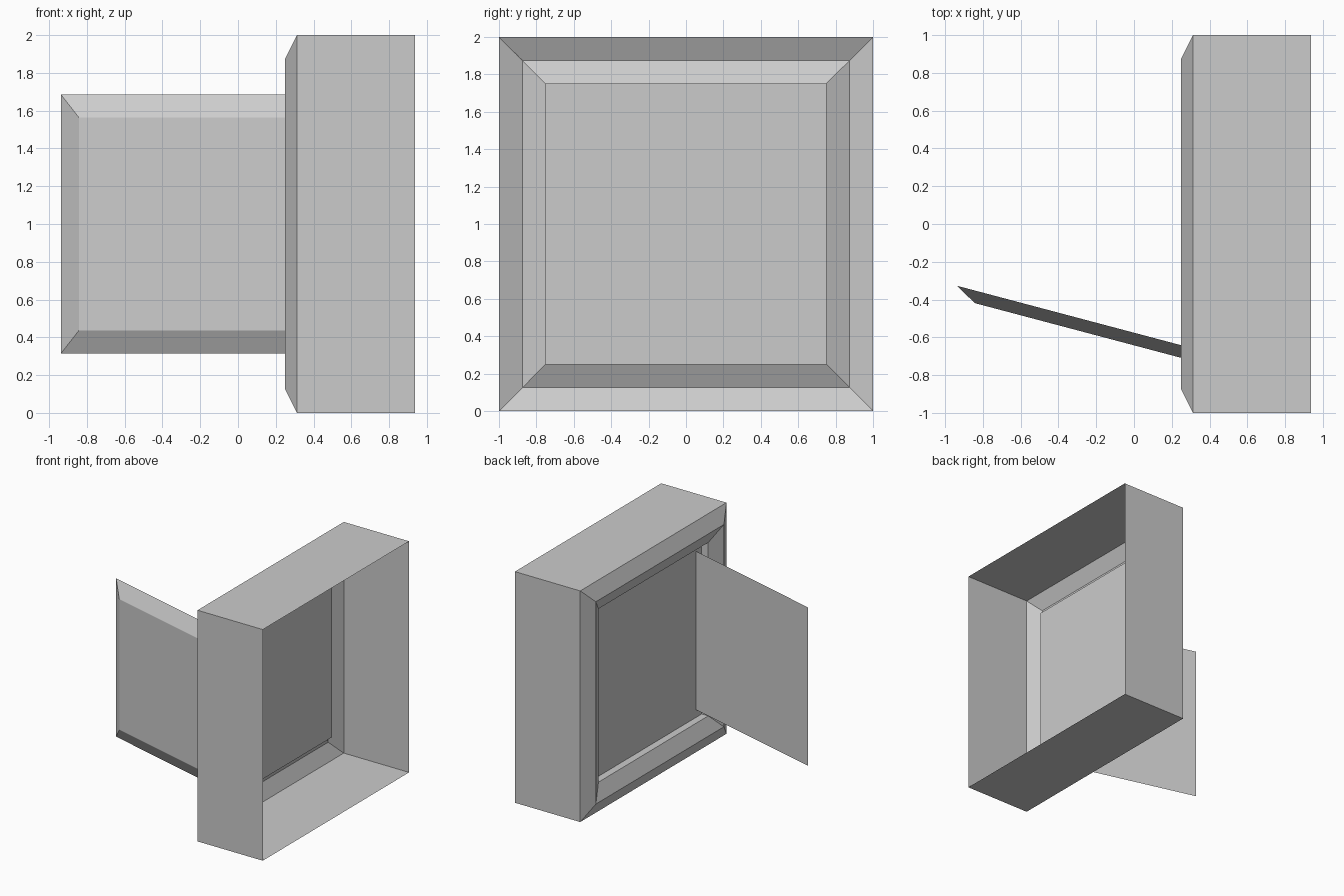
import bpy, bmesh
from math import radians
from mathutils import Matrix, Vector

cube = bpy.data.objects.get("Cube")
if cube:
    bpy.data.objects.remove(cube, do_unlink=True)

grey = bpy.data.materials.new("plain_grey")
grey.use_nodes = True
colour = (0.6, 0.6, 0.6, 1)
grey.diffuse_color = colour
grey.node_tree.nodes["Principled BSDF"].inputs["Base Color"].default_value = colour


def stepped_square(name, steps, cap_start, cap_end):
    """Join rectangular loops (depth, half width, half height) along x."""
    bm = bmesh.new()
    loops = []
    for x, w, h in steps:
        corners = [(-1, -1), (1, -1), (1, 1), (-1, 1)]
        loops.append([bm.verts.new((x, w * a, h * b)) for a, b in corners])
    for near, far in zip(loops, loops[1:]):
        for i in range(4):
            j = (i + 1) % 4
            bm.faces.new((near[i], near[j], far[j], far[i]))
    if cap_start:
        bm.faces.new(loops[0])
    if cap_end:
        bm.faces.new(loops[-1])
    bmesh.ops.recalc_face_normals(bm, faces=bm.faces)
    mesh = bpy.data.meshes.new(name)
    bm.to_mesh(mesh)
    bm.free()
    mesh.materials.append(grey)
    obj = bpy.data.objects.new(name, mesh)
    bpy.context.collection.objects.link(obj)
    return obj


# Open-backed housing: side walls, outer bevel, inner bevel, recess and panel
housing = stepped_square("housing", [
    (0.9375, 1, 1), (0.3125, 1, 1), (0.25, 0.875, 0.875),
    (0.3125, 0.75, 0.75), (0.375, 0.75, 0.75)], False, True)
housing.location.z = 1

# Bevelled door, swung open about its edge beside the recess
width, height, bevel, thick = 0.679, 0.6855, 0.121, 0.0645
door = stepped_square("door", [
    (0, width, height), (thick, width - bevel * 0.95, height - bevel)], True, True)
turn = Matrix.Rotation(radians(-90 - 14.85), 4, 'Z')
outer_edge = Vector((-0.9375, -0.327, 1))
door.matrix_world = Matrix.Translation(outer_edge) @ turn @ Matrix.Translation((0, width, 0))
